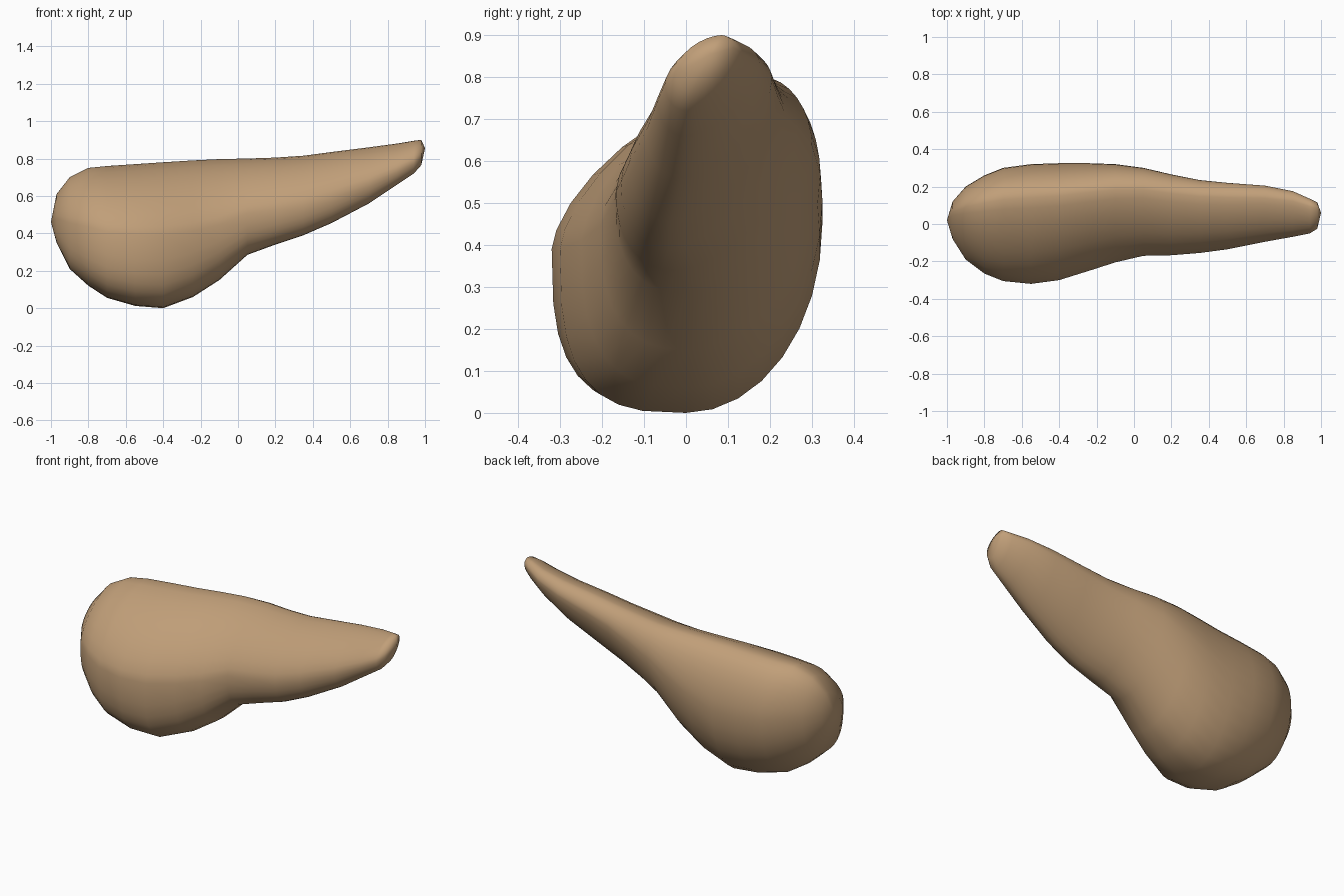
import bpy, bmesh, math

if "Cube" in bpy.data.objects:
    bpy.data.objects.remove(bpy.data.objects["Cube"])

mat = bpy.data.materials.new("tan")
mat.diffuse_color = (0.53, 0.345, 0.19, 1)
mat.use_nodes = True
mat.node_tree.nodes["Principled BSDF"].inputs["Base Color"].default_value = mat.diffuse_color

# Cross-sections along x: x, front y, back y, bottom z, top z
SECTIONS = [
    (-0.97, -0.08, 0.12, 0.35, 0.61), (-0.90, -0.19, 0.20, 0.21, 0.70),
    (-0.80, -0.265, 0.26, 0.12, 0.75), (-0.70, -0.305, 0.30, 0.055, 0.76),
    (-0.55, -0.32, 0.32, 0.012, 0.77), (-0.40, -0.30, 0.325, 0.0, 0.78),
    (-0.24, -0.25, 0.325, 0.06, 0.79), (-0.10, -0.205, 0.32, 0.15, 0.797),
    (0.05, -0.17, 0.30, 0.285, 0.80), (0.20, -0.167, 0.265, 0.34, 0.805),
    (0.35, -0.155, 0.235, 0.39, 0.815), (0.50, -0.135, 0.22, 0.455, 0.835),
    (0.70, -0.095, 0.205, 0.56, 0.86), (0.85, -0.068, 0.175, 0.66, 0.88),
    (0.94, -0.05, 0.135, 0.72, 0.895), (0.98, -0.025, 0.115, 0.765, 0.90),
]
SEG = 32


def mix(a, b, k):
    return a + (b - a) * k


def ring(x, yf, yb, zb, zt):
    """Leaning egg section made of four superellipse quadrants."""
    k = min(1, max(0, (x + 0.35) / 0.75))          # 0 on bulb, 1 on tail
    h, w = zt - zb, yb - yf
    y_top = yf + w * mix(0.72, 0.78, k)
    y_bot = yf + w * mix(0.48, 0.28, k)
    z_back = zb + h * mix(0.58, 0.78, k)
    z_front = zb + h * mix(0.50, 0.37, k)
    pts = []
    for i in range(SEG):
        a = 2 * math.pi * i / SEG
        c, s = math.cos(a), math.sin(a)
        y0, z0 = (y_top if s >= 0 else y_bot), (z_back if c >= 0 else z_front)
        ye, ze = (yb if c >= 0 else yf), (zt if s >= 0 else zb)
        if s >= 0:
            p = 1.05 if c >= 0 else mix(1.3, 1.2, k)
        else:
            p = mix(1.0, 1.25, k) if c >= 0 else mix(0.65, 0.95, k)
        pts.append((x, y0 + (ye - y0) * abs(c) ** p,
                    z0 + (ze - z0) * abs(s) ** p))
    return pts


# Single lofted body: rounded bulb tapering into a thin, leaning tail
bm = bmesh.new()
rings = [[bm.verts.new(p) for p in ring(*s)] for s in SECTIONS]
for a, b in zip(rings, rings[1:]):
    for i in range(SEG):
        j = (i + 1) % SEG
        bm.faces.new((a[i], a[j], b[j], b[i]))
for r, tip in ((rings[0], (-1, 0.02, 0.46)), (rings[-1], (1, 0.06, 0.855))):
    v = bm.verts.new(tip)
    for i in range(SEG):
        bm.faces.new((r[i], r[(i + 1) % SEG], v))
bmesh.ops.recalc_face_normals(bm, faces=bm.faces)
for f in bm.faces:
    f.smooth = True
me = bpy.data.meshes.new("tapered_body")
bm.to_mesh(me)
bm.free()
me.materials.append(mat)
bpy.context.collection.objects.link(bpy.data.objects.new("tapered_body", me))
